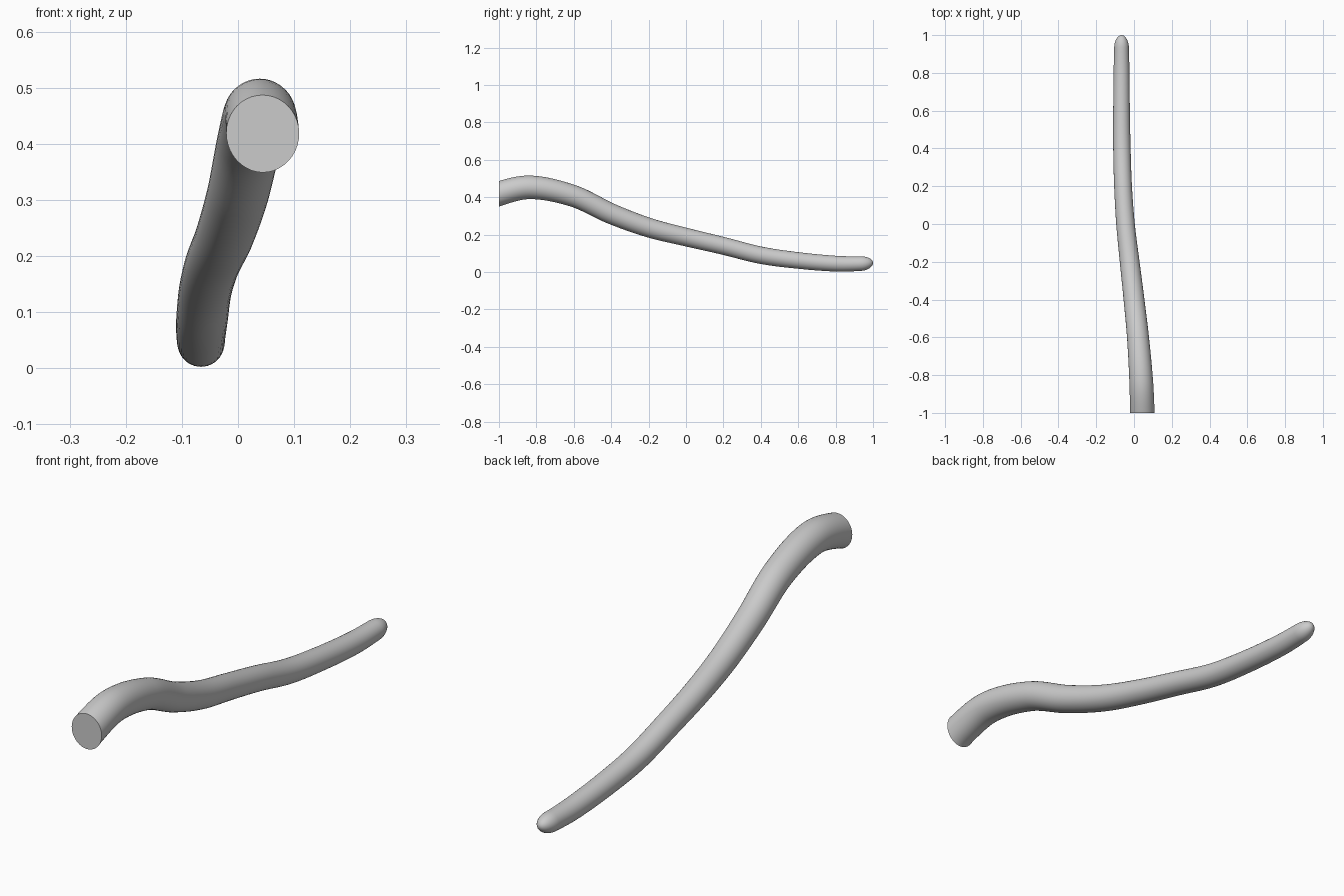
import bpy, bmesh, math
from mathutils import Vector

if "Cube" in bpy.data.objects:
    bpy.data.objects.remove(bpy.data.objects["Cube"])

# Centre line and radius: x, y, z, r
PATH = [
    (0.047, -1.18, 0.300, 0.066), (0.045, -1.09, 0.372, 0.066),
    (0.044, -1.00, 0.419, 0.065), (0.038, -0.83, 0.453, 0.0627),
    (0.021, -0.60, 0.406, 0.058), (0.000, -0.40, 0.312, 0.055),
    (-0.023, -0.20, 0.238, 0.052), (-0.045, 0.00, 0.187, 0.049),
    (-0.058, 0.20, 0.140, 0.047), (-0.064, 0.40, 0.090, 0.046),
    (-0.066, 0.60, 0.062, 0.044), (-0.066, 0.80, 0.045, 0.042),
    (-0.066, 0.93, 0.045, 0.039), (-0.066, 1.00, 0.051, 0.037),
]
SIDES, STEPS, TIP = 40, 8, 0.065


def spline(p0, p1, p2, p3, t):
    """Catmull-Rom spaced by y, so uneven stations stay smooth."""
    h = p2[1] - p1[1]
    m1 = (p2 - p0) / (p2[1] - p0[1]) * h
    m2 = (p3 - p1) / (p3[1] - p1[1]) * h
    return (p1 * (2*t**3 - 3*t**2 + 1) + m1 * (t**3 - 2*t**2 + t)
            + p2 * (3*t**2 - 2*t**3) + m2 * (t**3 - t**2))


# Sample the centre line
pts = [Vector(p) for p in PATH]
pts.append(pts[-1] * 2 - pts[-2])


def at(y):
    i = 1
    while i < len(pts) - 3 and pts[i + 1][1] < y:
        i += 1
    t = (y - pts[i][1]) / (pts[i + 1][1] - pts[i][1])
    return spline(pts[i - 1], pts[i], pts[i + 1], pts[i + 2], t)


n = 90
ys = [-1.09 + (1 - TIP + 1.09) * k / n for k in range(n + 1)]
ys += [1 - TIP + TIP * math.sin(math.pi / 2 * k / 10) for k in range(1, 10)]

# Sweep round rings along the line, closing in to a rounded tip
bm = bmesh.new()
rings = []
for y in ys:
    c = at(y)
    tangent = (at(min(y + 0.005, 1)) - at(y - 0.005)).to_3d().normalized()
    side = tangent.cross(Vector((0, 0, 1))).normalized()
    up = side.cross(tangent)
    r = c[3]
    if y > 1 - TIP:
        r *= math.sqrt(1 - ((y - 1 + TIP) / TIP) ** 2)
    rings.append([bm.verts.new(c.to_3d() + r * (side * math.cos(a) + up * math.sin(a)))
                  for a in (2 * math.pi * k / SIDES for k in range(SIDES))])
for a, b in zip(rings, rings[1:]):
    for k in range(SIDES):
        j = (k + 1) % SIDES
        bm.faces.new((a[k], a[j], b[j], b[k]))
tip = bm.verts.new(at(1.0).to_3d())
for k in range(SIDES):
    bm.faces.new((rings[-1][k], rings[-1][(k + 1) % SIDES], tip))

# Flat cut end facing the front
cut = bmesh.ops.bisect_plane(bm, geom=bm.verts[:] + bm.edges[:] + bm.faces[:],
                             plane_co=(0, -1, 0), plane_no=(0, -1, 0), clear_outer=True)
bmesh.ops.contextual_create(bm, geom=[e for e in cut["geom_cut"]
                                      if isinstance(e, bmesh.types.BMEdge)])
bmesh.ops.recalc_face_normals(bm, faces=bm.faces[:])

mesh = bpy.data.meshes.new("curved_rod")
bm.to_mesh(mesh)
bm.free()
rod = bpy.data.objects.new("curved_rod", mesh)
bpy.context.collection.objects.link(rod)
bpy.context.view_layer.objects.active = rod
rod.select_set(True)
bpy.ops.object.shade_smooth_by_angle(angle=math.radians(40))
